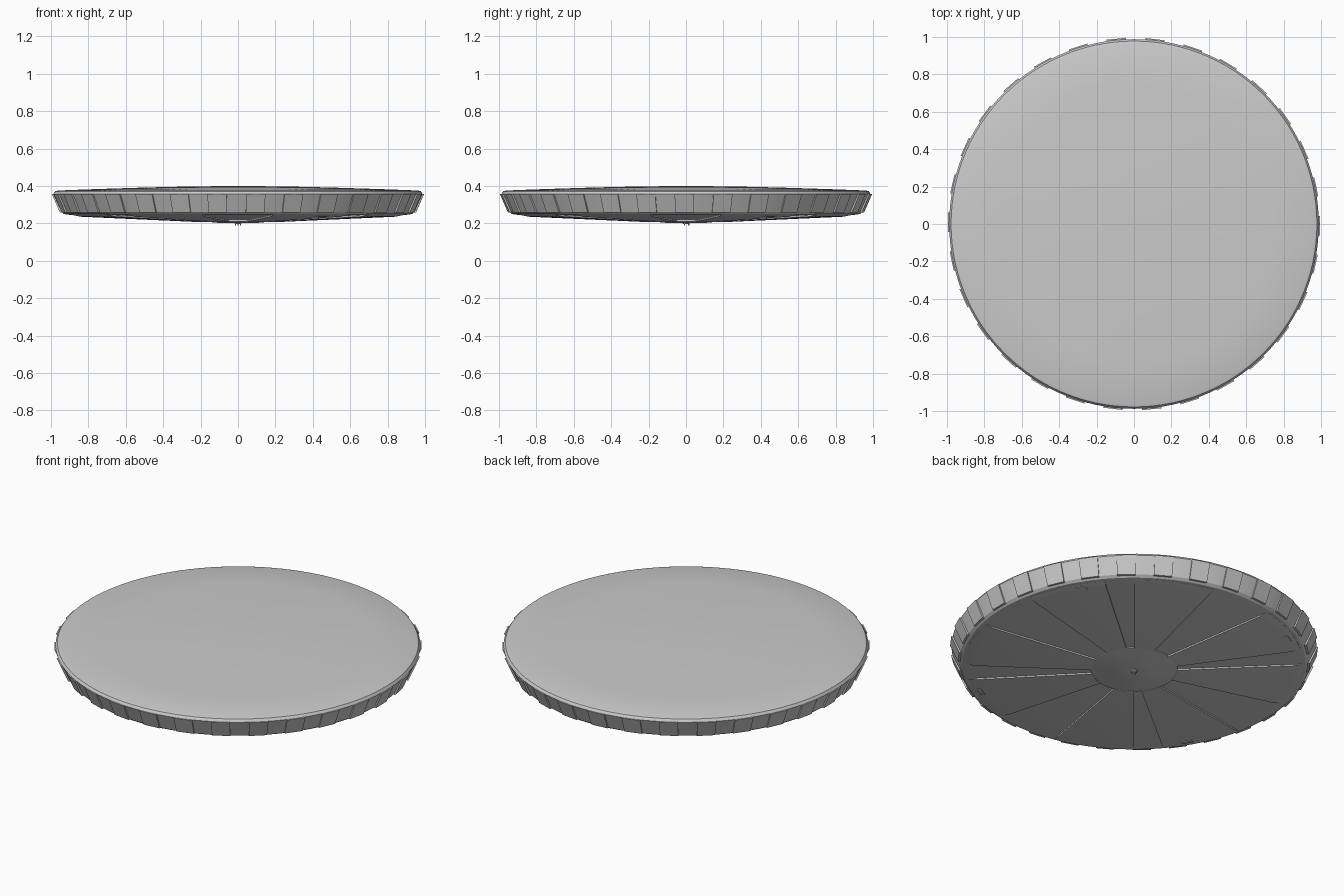
import bpy, bmesh
from math import sin, cos, radians, pi

if "Cube" in bpy.data.objects:
    bpy.data.objects.remove(bpy.data.objects["Cube"])


def finish(name, bm):
    bmesh.ops.remove_doubles(bm, verts=bm.verts, dist=1e-5)
    bmesh.ops.recalc_face_normals(bm, faces=bm.faces)
    me = bpy.data.meshes.new(name)
    bm.to_mesh(me)
    bm.free()
    ob = bpy.data.objects.new(name, me)
    bpy.context.collection.objects.link(ob)
    bpy.ops.object.select_all(action='DESELECT')
    ob.select_set(True)
    bpy.context.view_layer.objects.active = ob
    bpy.ops.object.shade_smooth_by_angle(angle=radians(20))
    return ob


def lathe(name, profile, steps):
    bm = bmesh.new()
    vs = [bm.verts.new((r, 0, z)) for r, z in profile]
    es = [bm.edges.new(p) for p in zip(vs, vs[1:])]
    bmesh.ops.spin(bm, geom=vs + es, cent=(0, 0, 0), axis=(0, 0, 1),
                   angle=2 * pi, steps=steps, use_merge=True)
    return finish(name, bm)


def at(r, a, z):
    return (r * cos(a), r * sin(a), z)


def sector(bm, outline, a0, a1, n):
    """Sweep a closed (r, z) outline from angle a0 to a1 and cap both ends."""
    rings = []
    for i in range(n + 1):
        a = a0 + (a1 - a0) * i / n
        rings.append([bm.verts.new(at(r, a, z)) for r, z in outline])
    m = len(outline)
    for p, q in zip(rings, rings[1:]):
        for k in range(m):
            bm.faces.new((p[k], p[(k + 1) % m], q[(k + 1) % m], q[k]))
    bm.faces.new(rings[0])
    bm.faces.new(rings[-1][::-1])


# Main disc with shallow dome, bevelled rim and conical underside
lathe("disc_body", [
    (0, .4), (.25, .398), (.5, .392), (.75, .384), (.965, .376),
    (.978, .372), (.988, .357), (.945, .262), (.93, .25), (.9, .246),
    (.23, .217), (0, .215)], 120)

# Alternating flat plates around the sloped rim
bm = bmesh.new()
for i in range(30):
    a = radians(-90 + 2.5 + 12 * i)
    sector(bm, [(.97, .357), (.996, .357), (.953, .258), (.93, .258)],
           a, a + radians(6), 1)
finish("rim_plates", bm)

# Raised underside panels, leaving narrow and wide spokes between them
bm = bmesh.new()
for q in range(4):
    for s in (-1, 1):
        base = radians(45 + 90 * q)
        a, b = sorted((base + s * radians(5), base + s * radians(33)))
        sector(bm, [(.23, .22), (.23, .208), (.86, .236),
                    (.915, .247), (.915, .255)], a, b, 10)
finish("underside_panels", bm)

# Small slot covers near the rim
bm = bmesh.new()
for i in range(4):
    a = radians(29 + 90 * i)
    sector(bm, [(.865, .25), (.865, .234), (.89, .238), (.89, .25)],
           a, a + radians(4), 2)
finish("slot_covers", bm)

# Stepped hub
lathe("hub", [(.235, .225), (.235, .211), (.225, .208), (.12, .206),
              (.11, .203), (.03, .203), (.022, .206), (0, .206)], 64)

# Central tip with three small pins
lathe("tip", [(.02, .21), (.02, .2), (.012, .197), (0, .197)], 16)
bm = bmesh.new()
for i in range(3):
    a = radians(90 + 120 * i)
    r = bmesh.ops.create_cone(bm, cap_ends=True, segments=8, radius1=.003,
                              radius2=.003, depth=.015)
    bmesh.ops.translate(bm, verts=r["verts"], vec=at(.015, a, .1965))
finish("tip_pins", bm)
